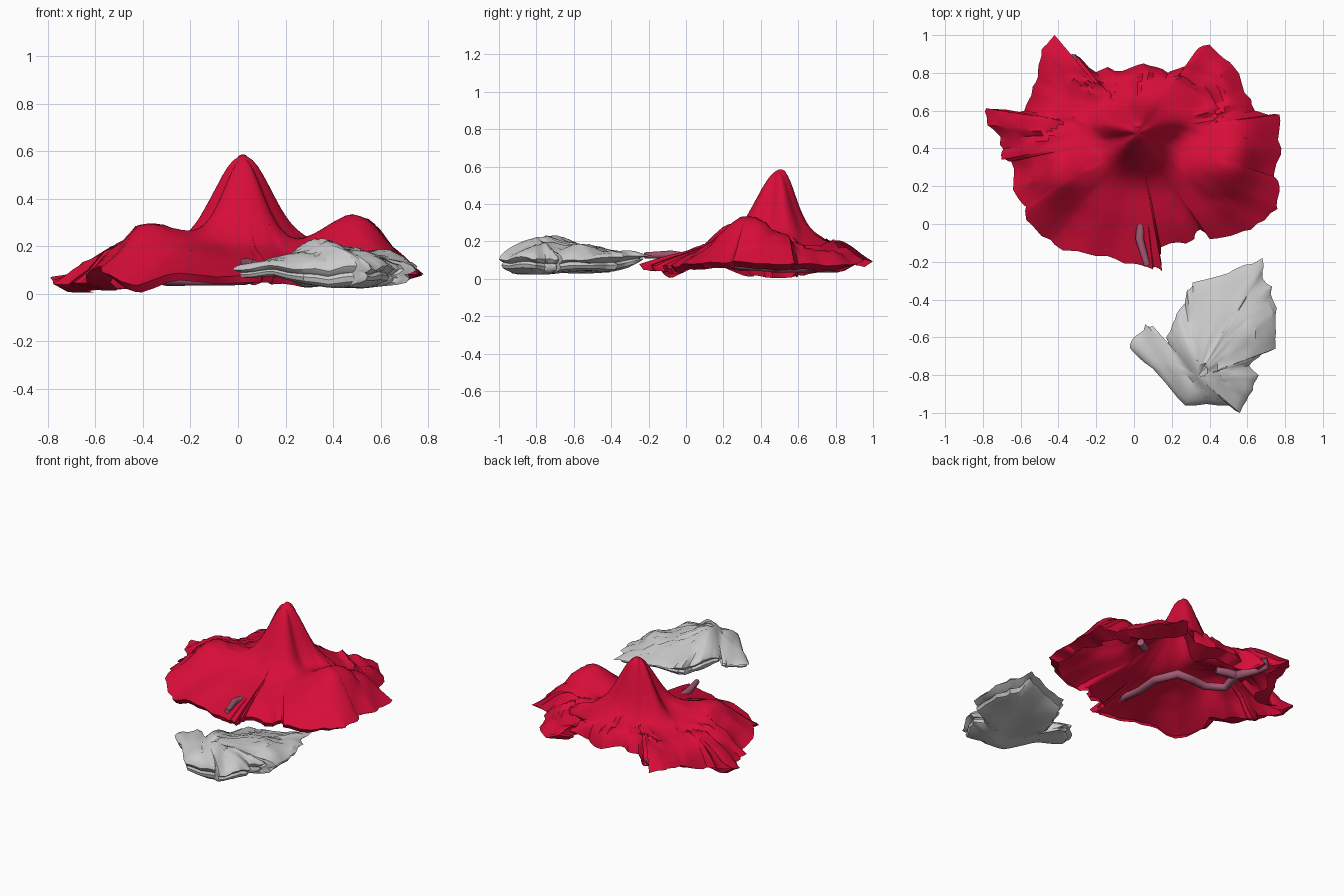
import bpy, bmesh, math
from mathutils import Vector, noise

if "Cube" in bpy.data.objects:
    bpy.data.objects.remove(bpy.data.objects["Cube"])


def material(name, rgb):
    m = bpy.data.materials.new(name)
    m.diffuse_color = (*rgb, 1)
    m.use_nodes = True
    m.node_tree.nodes["Principled BSDF"].inputs["Base Color"].default_value = m.diffuse_color
    return m


def gauss(x, y, cx, cy, sx, sy):
    return math.exp(-((x - cx) / sx) ** 2 / 2 - ((y - cy) / sy) ** 2 / 2)


def n(x, y, seed):
    return noise.noise(Vector((x, y, seed)))


def dense(points, k, ragged):
    """Closed outline with k pieces per side, slightly ragged between corners."""
    out = []
    for i, a in enumerate(points):
        a, b = Vector(a), Vector(points[(i + 1) % len(points)])
        for j in range(k):
            p = a.lerp(b, j / k)
            if j:
                p += ragged * Vector((n(p.x * 12, p.y * 12, 4), n(p.x * 12, p.y * 12, 9)))
            out.append(p)
    return out


def cloth(name, outline, hub, rings, shape, mat=None):
    """Rings of points running from a hub to the outline; shape gives each point."""
    bm = bmesh.new()
    rows = [[bm.verts.new(shape(p, Vector(hub), s)) for p in outline] for s in rings]
    c = len(outline)
    for r0, r1 in zip(rows, rows[1:]):
        for i in range(c):
            j = (i + 1) % c
            bm.faces.new((r0[i], r1[i], r1[j], r0[j]))
    bmesh.ops.remove_doubles(bm, verts=bm.verts[:], dist=0.002)
    bmesh.ops.recalc_face_normals(bm, faces=bm.faces[:])
    me = bpy.data.meshes.new(name)
    bm.to_mesh(me)
    bm.free()
    ob = bpy.data.objects.new(name, me)
    bpy.context.collection.objects.link(ob)
    if mat:
        me.materials.append(mat)
    bpy.ops.object.select_all(action='DESELECT')
    ob.select_set(True)
    bpy.context.view_layer.objects.active = ob
    bpy.ops.object.shade_smooth_by_angle(angle=math.radians(32))
    return ob


# Red draped sheet: peak, two side hills, creased skirt with a tucked hem
red_outline = [(-.42, 1), (-.37, .87), (-.31, .9), (-.24, .83), (-.1, .81), (.05, .85),
               (.18, .8), (.3, .84), (.33, .92), (.4, .95), (.53, .83), (.62, .66),
               (.64, .6), (.77, .58), (.78, .4), (.74, .25), (.77, .2), (.76, .08),
               (.62, -.03), (.4, -.08), (.35, -.03), (.32, -.08), (.15, -.12),
               (.13, -.18), (.15, -.25), (.1, -.24), (0, -.21), (-.2, -.17), (-.42, -.11),
               (-.57, .02), (-.57, .09), (-.64, .18), (-.65, .33), (-.7, .34), (-.71, .42),
               (-.78, .57), (-.77, .61), (-.58, .6), (-.52, .75), (-.49, .92)]


def red_shape(p, h, s):
    t = min(s, 1)
    tuck = max(0, s - 1)
    d = p - h
    ang = math.atan2(d.y, d.x)
    front = max(0, -math.sin(ang))
    back = max(0, math.sin(ang))
    # rings are round inside and take the outline's shape near the hem
    even = .52 + .12 * abs(math.cos(ang)) - .1 * back
    radius = t * (even * (1 - t * t) + d.length * t * t)
    # the hem turns under, more at the back than at the front
    radius -= tuck * d.length * (.08 + .5 * abs(n(p.x * 4, p.y * 4, 3))) * (1 - .9 * front)
    q = h + d.normalized() * radius
    x, y = q
    edge = .075 + .06 * n(p.x * 5, p.y * 5, 1) + .02 * back
    edge -= .06 * gauss(x, y, -.62, .6, .1, .1)
    top = .215 + .04 * n(x * 4, y * 4, 5)
    top += .37 * gauss(x, y, .02, .51, .1 + .015 * math.sin(5 * ang), .075 if y > .51 else .13)
    top += .12 * gauss(x, y, -.4, .23, .13, .13)
    top += .17 * gauss(x, y, .53, .32, .12, .12)
    fall = t ** (5.5 - 3.4 * front ** 2)
    z = edge + (top - edge) * (1 - fall)
    # wandering creases toward the hem
    bend = ang + .6 * n(x * 4, y * 4, 7)
    crease = .22 - abs(n(math.cos(bend) * 4, math.sin(bend) * 4, t * 1.2))
    z += .13 * crease * t * t * (1 - t ** 8) * (1 - .85 * front)
    z -= tuck * .03
    return (x, y, max(.005, z))


red_rings = [i / 26 for i in range(27)] + [1.5, 2]
cloth("draped_red_sheet", dense(red_outline, 4, .03), (.02, .48), red_rings,
      red_shape, material("red_cloth", (.68, .004, .04)))

# Grey crumpled cloth: a flat bundle with a horn at the left and layered edges
grey_outline = [(.68, -.18), (.68, -.28), (.73, -.33), (.75, -.48), (.75, -.66), (.68, -.68),
                (.61, -.75), (.66, -.8), (.63, -.88), (.56, -1), (.5, -.96), (.27, -.96),
                (.13, -.8), (-.02, -.66), (0, -.6), (.06, -.53), (.1, -.54), (.14, -.62),
                (.19, -.7), (.17, -.6), (.22, -.5), (.27, -.42), (.28, -.35), (.31, -.31),
                (.5, -.26)]
# (reach, level): from the top out, into a fold, out again, and under
profile = [(0, 1), (.12, 1), (.25, 1), (.38, .98), (.5, .96), (.62, .93), (.74, .88), (.86, .8),
           (.95, .7), (1, .55), (.93, .4), (.88, .36), (.93, .25), (.9, .1), (.8, .02),
           (.6, 0), (.4, 0), (.2, 0), (0, 0)]


def grey_shape(p, h, s):
    reach, level = s
    q = h.lerp(p, reach)
    x, y = q
    crumple = abs(n(x * 5 + y * 3, y * 2.5 - x, 8)) - .2
    top = .145 + .06 * gauss(x, y, .4, -.73, .17, .15) + .025 * gauss(x, y, .5, -.48, .2, .15)
    top += .09 * crumple
    bottom = .04 + .03 * n(x * 5, y * 5, 2)
    bottom += .06 * max(0, min(1, (y + .38) / .18))
    bottom += .035 * max(0, min(1, (.27 - x) / .12))
    top = max(top, bottom + .03)
    return (x, y, bottom + (top - bottom) * level)


cloth("crumpled_grey_cloth", dense(grey_outline, 4, .02), (.34, -.81), profile, grey_shape)

# Mauve twig running under the sheet, with two side shoots
mauve = material("twig_mauve", (.36, .1, .17))


def twig(name, points):
    cu = bpy.data.curves.new(name, 'CURVE')
    cu.dimensions = '3D'
    cu.bevel_depth = 1
    cu.bevel_resolution = 2
    cu.use_fill_caps = True
    sp = cu.splines.new('POLY')
    sp.points.add(len(points) - 1)
    for v, (x, y, z, r) in zip(sp.points, points):
        v.co = (x, y, z, 1)
        v.radius = r
    sp.use_smooth = True
    cu.materials.append(mauve)
    bpy.context.collection.objects.link(bpy.data.objects.new(name, cu))


twig("main_twig", [(.07, -.22, .125, .017), (.03, -.08, .13, .022), (.04, .1, .1, .024),
                   (.08, .3, .075, .026), (.03, .46, .065, .028), (-.08, .47, .06, .026),
                   (-.19, .46, .06, .026), (-.3, .53, .06, .027), (-.26, .68, .065, .03),
                   (-.31, .81, .06, .026), (-.35, .86, .08, .026), (-.32, .88, .12, .022)])
twig("side_twig_right", [(.33, .5, .12, .026), (.4, .54, .12, .025)])
twig("side_twig_back", [(-.26, .68, .065, .028), (-.19, .67, .065, .027), (-.13, .64, .07, .024)])
